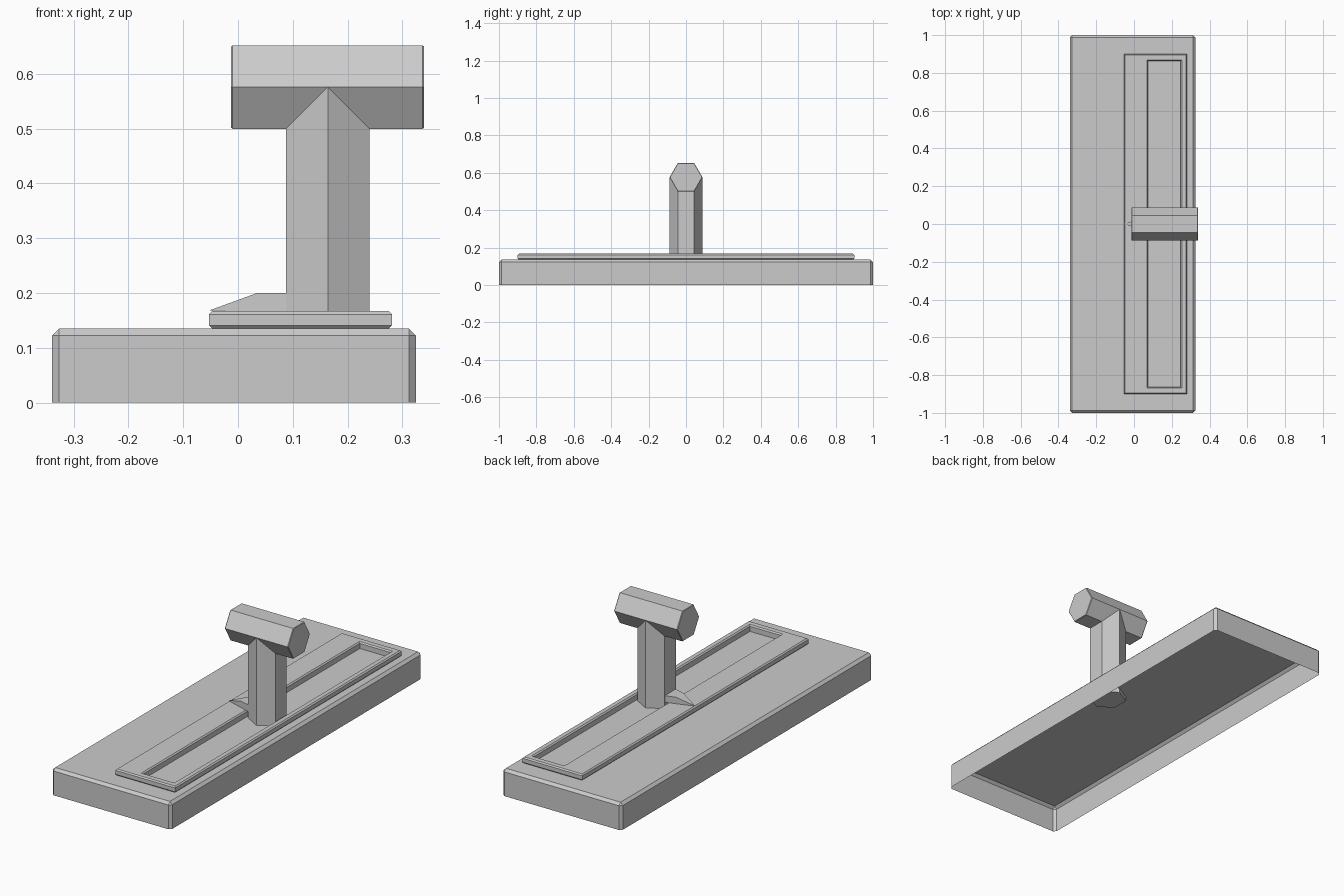
import bpy, bmesh, math
from mathutils import Matrix

if "Cube" in bpy.data.objects:
    bpy.data.objects.remove(bpy.data.objects["Cube"])


def finish(name, bm):
    bmesh.ops.recalc_face_normals(bm, faces=bm.faces[:])
    mesh = bpy.data.meshes.new(name)
    bm.to_mesh(mesh)
    bm.free()
    obj = bpy.data.objects.new(name, mesh)
    bpy.context.collection.objects.link(obj)
    return obj


def loft(name, loops, cap_start=False, cap_end=False):
    # joins rings of equal point count with quads
    bm = bmesh.new()
    rings = [[bm.verts.new(p) for p in loop] for loop in loops]
    for a, b in zip(rings, rings[1:]):
        for i in range(len(a)):
            j = (i + 1) % len(a)
            bm.faces.new((a[i], a[j], b[j], b[i]))
    if cap_start:
        bm.faces.new(rings[0][::-1])
    if cap_end:
        bm.faces.new(rings[-1])
    return finish(name, bm)


def rect(x0, x1, y, z, inset=0.0):
    x0, x1, y = x0 + inset, x1 - inset, y - inset
    return [(x0, -y, z), (x1, -y, z), (x1, y, z), (x0, y, z)]


def clipped_rect(x0, x1, y, z, c):
    # rectangle with chamfered corners
    return [(x0 + c, -y, z), (x1 - c, -y, z), (x1, -y + c, z), (x1, y - c, z),
            (x1 - c, y, z), (x0 + c, y, z), (x0, y - c, z), (x0, -y + c, z)]


# hollow base, open underneath
c = 0.013
top = [(x, y, 0.135) for x, y in
       [(-0.327, -0.987), (0.312, -0.987), (0.312, -0.987), (0.312, 0.987),
        (0.312, 0.987), (-0.327, 0.987), (-0.327, 0.987), (-0.327, -0.987)]]
base = loft("base", [clipped_rect(-0.34, 0.325, 1.0, 0, c),
                     clipped_rect(-0.34, 0.325, 1.0, 0.122, c), top], cap_end=True)
bm = bmesh.new()
bm.from_mesh(base.data)
bmesh.ops.remove_doubles(bm, verts=bm.verts[:], dist=1e-4)
bm.to_mesh(base.data)
bm.free()

# raised slot frame with bevelled rims
O = (-0.053, 0.281, 0.9)
I = (0.075, 0.247, 0.862)
b = 0.006
loft("slot_frame", [rect(*I, 0.135), rect(*I, 0.161), rect(*I, 0.167, -b),
                    rect(*O, 0.167, b), rect(*O, 0.161), rect(*O, 0.141),
                    rect(*O, 0.135, b)])

# hexagonal lever and crossbar handle
R = 0.088


def hexagon(scale=1.0):
    return [(R * scale * math.sin(k * math.pi / 3), R * scale * math.cos(k * math.pi / 3))
            for k in range(6)]


loft("lever_post", [[(0.164 + u, v, z) for u, v in hexagon()] for z in (0.112, 0.576)],
     True, True)
loft("lever_handle", [[(x, v, 0.576 + u) for u, v in hexagon(s)]
                      for x, s in ((-0.013, 0.97), (-0.010, 1), (0.337, 1), (0.340, 0.97))],
     True, True)

# pointer wedge reaching from the post to the frame edge
bm = bmesh.new()
tip = bm.verts.new((-0.053, 0, 0.168))
mid = [bm.verts.new((0.035, s * 0.028, 0.2)) for s in (-1, 1)]
back = [bm.verts.new((0.09, s * 0.044, 0.2)) for s in (-1, 1)]
low = [bm.verts.new((0.09, s * 0.044, 0.166)) for s in (-1, 1)]
bm.faces.new((tip, mid[0], mid[1]))
bm.faces.new((mid[0], back[0], back[1], mid[1]))
for k in (0, 1):
    bm.faces.new((tip, low[k], back[k], mid[k]))
bm.faces.new((tip, low[1], low[0]))
bm.faces.new((low[0], low[1], back[1], back[0]))
finish("pointer", bm)
